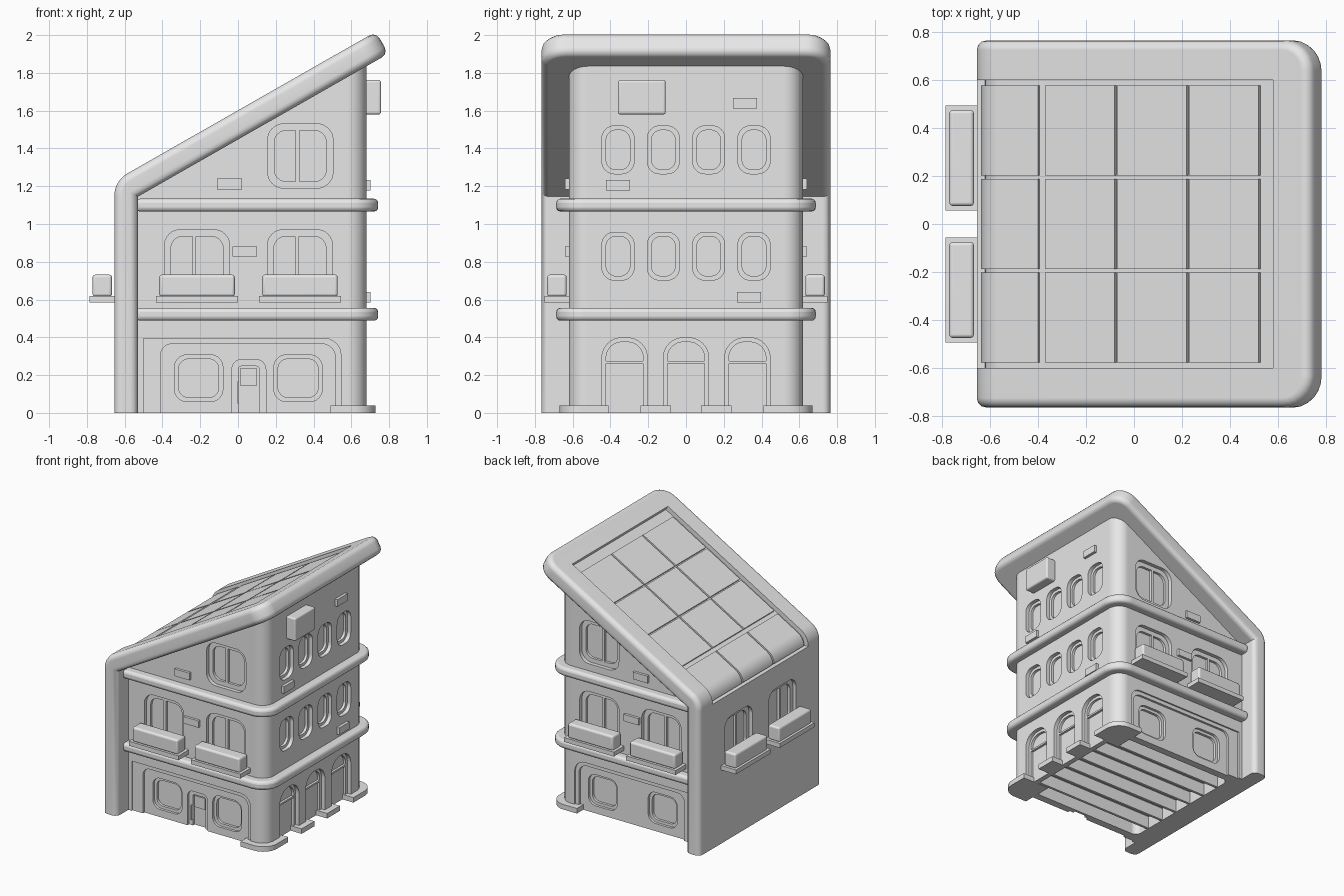
import bpy, bmesh
from math import sin, cos, tan, pi, radians

cube = bpy.data.objects.get("Cube")
if cube:
    bpy.data.objects.remove(cube, do_unlink=True)

GREY = (0.8, 0.8, 0.8, 1)
plaster = bpy.data.materials.new("plain_grey")
plaster.use_nodes = True
plaster.diffuse_color = GREY
plaster.node_tree.nodes["Principled BSDF"].inputs["Base Color"].default_value = GREY

# Placement: u along, v up, d inward from the named surface
FRONT_Y, LEFT_X, BACK_X = 0.62, 0.68, -0.655
front = lambda u, v, d: (u, -FRONT_Y + d, v)
rear = lambda u, v, d: (u, FRONT_Y - d, v)
left = lambda u, v, d: (LEFT_X - d, u, v)
right = lambda u, v, d: (BACK_X + d, u, v)
plan = lambda u, v, d: (u, v, d)
side = lambda u, v, d: (u, d, v)


def rrect(u0, u1, v0, v1, radii, n=8):
    """Rounded rectangle; radii run from lower left anticlockwise."""
    if not isinstance(radii, tuple):
        radii = (radii,) * 4
    corners = [(u0, v0, 1, 1), (u1, v0, -1, 1), (u1, v1, -1, -1), (u0, v1, 1, -1)]
    pts = []
    for k, ((u, v, su, sv), r) in enumerate(zip(corners, radii)):
        if r == 0:
            pts.append((u, v))
            continue
        for i in range(n + 1):
            a = pi + k * pi / 2 + i * pi / 2 / n
            pts.append((u + su * r + r * cos(a), v + sv * r + r * sin(a)))
    return pts


def add_prism(bm, pts, place, d0, d1):
    lo = [bm.verts.new(place(u, v, d0)) for u, v in pts]
    hi = [bm.verts.new(place(u, v, d1)) for u, v in pts]
    bm.faces.new(lo)
    bm.faces.new(hi)
    for i in range(len(pts)):
        j = (i + 1) % len(pts)
        bm.faces.new((lo[i], lo[j], hi[j], hi[i]))


def finish(name, bm):
    bmesh.ops.recalc_face_normals(bm, faces=bm.faces[:])
    mesh = bpy.data.meshes.new(name)
    bm.to_mesh(mesh)
    bm.free()
    mesh.materials.append(plaster)
    ob = bpy.data.objects.new(name, mesh)
    bpy.context.collection.objects.link(ob)
    return ob


def activate(ob):
    bpy.ops.object.select_all(action="DESELECT")
    ob.select_set(True)
    bpy.context.view_layer.objects.active = ob


def smooth(ob):
    activate(ob)
    bpy.ops.object.shade_smooth_by_angle(angle=radians(35))
    ob.modifiers.new("even_normals", "WEIGHTED_NORMAL").keep_sharp = True


def part(name, pts, place, d0, d1, bevel=0):
    bm = bmesh.new()
    add_prism(bm, pts, place, d0, d1)
    ob = finish(name, bm)
    if bevel:
        m = ob.modifiers.new("bevel", "BEVEL")
        m.width, m.segments, m.angle_limit = bevel, 3, radians(40)
    smooth(ob)
    return ob


def box(name, u0, u1, v0, v1, place, d0, d1, bevel=0):
    return part(name, rrect(u0, u1, v0, v1, 0), place, d0, d1, bevel)


def carve(ob, levels):
    for level in levels:
        bm = bmesh.new()
        for pts, place, d0, d1 in level:
            add_prism(bm, pts, place, d0, d1)
        cutter = finish("cutter", bm)
        cutter.hide_render = True
        m = ob.modifiers.new("cut", "BOOLEAN")
        m.operation, m.solver, m.object = "DIFFERENCE", "EXACT", cutter
        activate(ob)
        bpy.ops.object.modifier_apply(modifier=m.name)
        bpy.data.objects.remove(cutter, do_unlink=True)


body_cuts = [[], [], [], []]
roof_cuts = [[], [], [], []]


def opening(cuts, place, u0, u1, v0, v1, r, inset, depth=0.03, floor=None):
    """Stepped recess: outer surround, then the deeper pane."""
    base = v0 + inset if floor is None else floor
    inner = tuple(max(x - inset, 0) for x in r) if isinstance(r, tuple) else r - inset * 0.6
    cuts[2].append((rrect(u0, u1, v0, v1, r), place, -0.03, depth))
    cuts[3].append((rrect(u0 + inset, u1 - inset, base, v1 - inset, inner), place, -0.03, depth + 0.02))


def big_window(cuts, place, u, v0, v1):
    opening(cuts, place, u - 0.173, u + 0.173, v0, v1, 0.085, 0.035)
    box("window_mullion", u - 0.025, u - 0.005, v0 + 0.03, v1 - 0.03, place, 0.03, 0.06)


def planter(place, u):
    box("planter_shelf", u - 0.218, u + 0.218, 0.585, 0.62, place, -0.13, 0.01)
    box("planter_box", u - 0.2, u + 0.2, 0.615, 0.732, place, -0.115, -0.012, 0.015)


# Sloping roof path: rounded eave, then a straight pitch
PITCH, TOP_X = radians(29.7), 0.73
TURN = pi / 2 - PITCH
R = 0.08 / tan(TURN / 2)
CX, CZ = BACK_X + R, 1.148
ARC = R * TURN
TX = CX - R * sin(PITCH)


def s_at(x):
    return ARC + (x - TX) / cos(PITCH)


def roof_point(s, d):
    a = pi - min(s / R, TURN)
    run = max(s - ARC, 0)
    return (CX + (R - d) * cos(a) + run * cos(PITCH), CZ + (R - d) * sin(a) + run * sin(PITCH))


def roof_band(s0, s1, d0, d1):
    steps = [s0] + [ARC * i / 8 for i in range(9) if s0 < ARC * i / 8 < s1] + [s1]
    return [roof_point(s, d0) for s in steps] + [roof_point(s, d1) for s in reversed(steps)]


# Roof and rear wall in one folded slab
THICK, HALF = 0.134, 0.765
outer = [roof_point(ARC * i / 8, 0) for i in range(9)] + [roof_point(s_at(TOP_X), 0)]
tip = roof_point(s_at(TOP_X), THICK)
inner_x = BACK_X + 0.125
knee = (inner_x, tip[1] - (tip[0] - inner_x) * tan(PITCH))
bm = bmesh.new()
add_prism(bm, [(BACK_X, 0)] + outer + [tip, knee, (inner_x, 0)], side, -HALF, HALF)
bmesh.ops.recalc_face_normals(bm, faces=bm.faces[:])
ends = [e for e in bm.edges if all(v.co.x > 0.7 for v in e.verts)
        and abs(e.verts[0].co.y - e.verts[1].co.y) < 0.01]
bmesh.ops.bevel(bm, geom=ends, offset=0.13, segments=6, profile=0.5, affect="EDGES")
rims = [e for e in bm.edges if e.is_convex and e.calc_face_angle(0) > 0.6
        and max(v.co.z for v in e.verts) > 0.01]
bmesh.ops.bevel(bm, geom=rims, offset=0.04, segments=3, profile=0.5, affect="EDGES")
roof = finish("roof_and_rear_wall", bm)
roof_cuts[0].append((roof_band(0, s_at(0.58), -0.05, 0.035), side, -0.6, 0.6))
for y in (-0.275, 0.275):
    big_window(roof_cuts, right, y, 0.6, 0.97)
    planter(right, y)
carve(roof, [c for c in roof_cuts if c])
smooth(roof)

# Roof panels
columns = [(0.012, s_at(-0.4))] + [(s_at(x), s_at(x + 0.3)) for x in (-0.38, -0.08, 0.22)]
for s0, s1 in columns:
    for y in (-0.39, 0, 0.39):
        part("roof_panel", roof_band(s0, s1 - 0.012, 0.02, 0.045), side, y - 0.188, y + 0.188)

# House body, trimmed to the pitch
bm = bmesh.new()
add_prism(bm, rrect(-0.54, LEFT_X, -FRONT_Y, FRONT_Y, (0, 0.1, 0.1, 0)), plan, 0, 2.2)
px, pz = roof_point(s_at(0), 0.09)
cut = bmesh.ops.bisect_plane(bm, geom=bm.verts[:] + bm.edges[:] + bm.faces[:], plane_co=(px, 0, pz),
                             plane_no=(-sin(PITCH), 0, cos(PITCH)), clear_outer=True)
bmesh.ops.holes_fill(bm, edges=[e for e in cut["geom_cut"] if isinstance(e, bmesh.types.BMEdge)])
body = finish("house_body", bm)

# Front and rear walls
for place in (front, rear):
    body_cuts[0].append((rrect(-0.5, 0.545, -0.05, 0.395, (0, 0, 0.09, 0)), place, -0.03, 0.012))
    body_cuts[1].append((rrect(-0.41, 0.515, -0.05, 0.365, (0, 0, 0.07, 0.06)), place, -0.03, 0.03))
    for u in (-0.208, 0.318):
        opening(body_cuts, place, u - 0.128, u + 0.128, 0.06, 0.307, 0.065, 0.022, 0.05)
    big_window(body_cuts, place, 0.33, 1.19, 1.53)
    for u in (-0.217, 0.328):
        big_window(body_cuts, place, u, 0.6, 0.97)
        planter(place, u)
    box("wall_brick", -0.11, 0.02, 1.183, 1.24, place, -0.02, 0.02)
    box("wall_brick", -0.03, 0.1, 0.828, 0.882, place, -0.02, 0.02)

# Front door
opening(body_cuts, front, -0.032, 0.147, -0.05, 0.282, (0, 0, 0.05, 0.05), 0.035, 0.05, -0.05)
box("door_panel", 0.01, 0.1, 0.145, 0.235, front, 0.06, 0.08)
box("door_handle", -0.003, 0.004, 0.05, 0.165, front, 0.03, 0.06)

# Left wall: arches, window rows, bricks and cooling unit
for y in (-0.325, 0, 0.325):
    opening(body_cuts, left, y - 0.12, y + 0.12, -0.05, 0.397, (0, 0, 0.105, 0.105), 0.022, 0.03, -0.05)
    box("arch_transom", y - 0.1, y + 0.1, 0.262, 0.276, left, 0.032, 0.06)
for y in (-0.36, -0.12, 0.12, 0.36):
    for z in (0.703, 1.266):
        opening(body_cuts, left, y - 0.085, y + 0.085, z, z + 0.253, 0.065, 0.022)
for y, z in ((-0.36, 1.205), (0.312, 1.64), (0.333, 0.612)):
    box("wall_brick", y - 0.064, y + 0.064, z - 0.028, z + 0.028, left, -0.022, 0.02)
box("cooling_unit", -0.36, -0.108, 1.58, 1.762, left, -0.077, 0.01, 0.012)

# Hollow underside with joists
carve(body, body_cuts + [[(rrect(-0.47, 0.59, -0.53, 0.53, 0.05), plan, -0.05, 0.1)]])
smooth(body)
for i in range(6):
    y = -0.4 + 0.16 * i
    box("floor_joist", -0.5, 0.6, y - 0.01, y + 0.01, plan, 0.002, 0.11)

# Floor ledges
for z in (0.488, 1.066):
    part("floor_ledge", rrect(-0.54, 0.742, -0.687, 0.687, (0, 0.15, 0.15, 0)), plan, z, z + 0.068, 0.022)

# Pillar plinths
part("corner_plinth", rrect(0.49, 0.728, -0.67, -0.41, (0, 0.12, 0, 0)), plan, 0, 0.04)
part("corner_plinth", rrect(0.49, 0.728, 0.41, 0.67, (0, 0, 0.12, 0)), plan, 0, 0.04)
for y in (-0.16, 0.16):
    box("pillar_plinth", 0.61, 0.728, y - 0.08, y + 0.08, plan, 0, 0.04)
